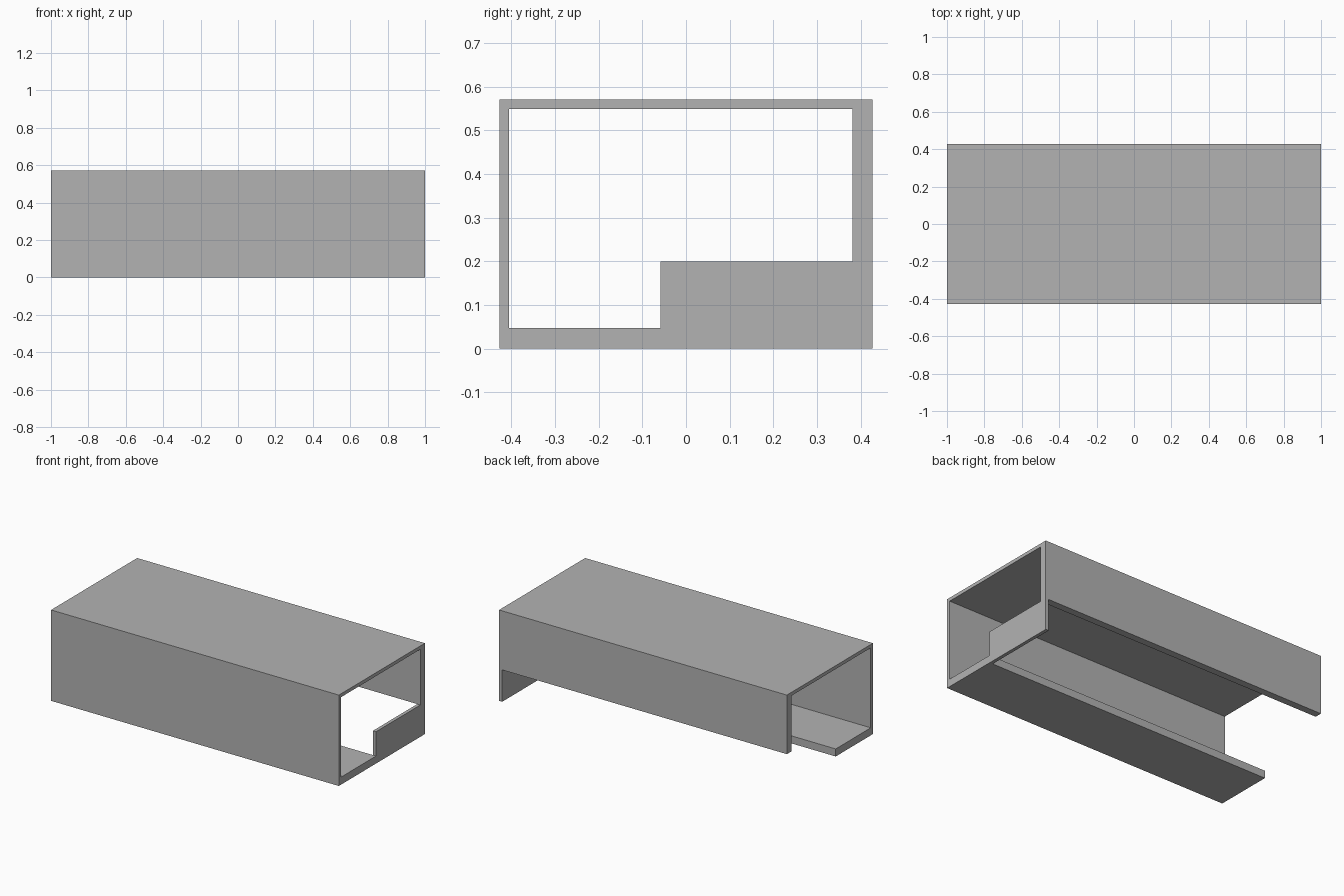
import bpy, bmesh

if "Cube" in bpy.data.objects:
    bpy.data.objects.remove(bpy.data.objects["Cube"], do_unlink=True)

# Overall extents and wall thicknesses
LEFT, DEPTH, TOP = 1.0, 0.427, 0.571
THIN, THICK, FLOOR = 0.0215, 0.045, 0.0475
STEP_Y, STEP_Z = -0.058, 0.2

grey = bpy.data.materials.new("plain grey")
grey.use_nodes = True
grey.diffuse_color = (0.45, 0.45, 0.45, 1)
grey.node_tree.nodes["Principled BSDF"].inputs["Base Color"].default_value = grey.diffuse_color


def extrude_along_x(name, profile, x0, x1):
    """Solid prism from a (y, z) profile."""
    bm = bmesh.new()
    face = bm.faces.new([bm.verts.new((x0, y, z)) for y, z in profile])
    out = bmesh.ops.extrude_face_region(bm, geom=[face])
    moved = [v for v in out["geom"] if isinstance(v, bmesh.types.BMVert)]
    bmesh.ops.translate(bm, verts=moved, vec=(x1 - x0, 0, 0))
    bmesh.ops.recalc_face_normals(bm, faces=bm.faces)
    mesh = bpy.data.meshes.new(name)
    bm.to_mesh(mesh)
    bm.free()
    mesh.materials.append(grey)
    obj = bpy.data.objects.new(name, mesh)
    bpy.context.collection.objects.link(obj)
    return obj


# Channel: part floor, front wall, roof and short back wall
channel = extrude_along_x("channel_housing", [
    (-DEPTH, 0), (STEP_Y, 0), (STEP_Y, FLOOR), (THIN - DEPTH, FLOOR),
    (THIN - DEPTH, TOP - THIN), (DEPTH - THICK, TOP - THIN),
    (DEPTH - THICK, STEP_Z), (DEPTH, STEP_Z), (DEPTH, TOP), (-DEPTH, TOP),
], -LEFT, LEFT)

# Low end plate closing the floor gap at one end
plate = extrude_along_x("end_plate", [
    (STEP_Y, 0), (DEPTH, 0), (DEPTH, STEP_Z), (STEP_Y, STEP_Z),
], LEFT - THIN, LEFT)

# Join the plate to the channel as one solid
union = channel.modifiers.new("join_plate", "BOOLEAN")
union.operation = "UNION"
union.solver = "EXACT"
union.object = plate
bpy.context.view_layer.objects.active = channel
bpy.ops.object.modifier_apply(modifier=union.name)
bpy.data.objects.remove(plate, do_unlink=True)

# Merge coplanar faces left by the join
bm = bmesh.new()
bm.from_mesh(channel.data)
bmesh.ops.dissolve_limit(bm, angle_limit=0.01, verts=bm.verts, edges=bm.edges)
bm.to_mesh(channel.data)
bm.free()
